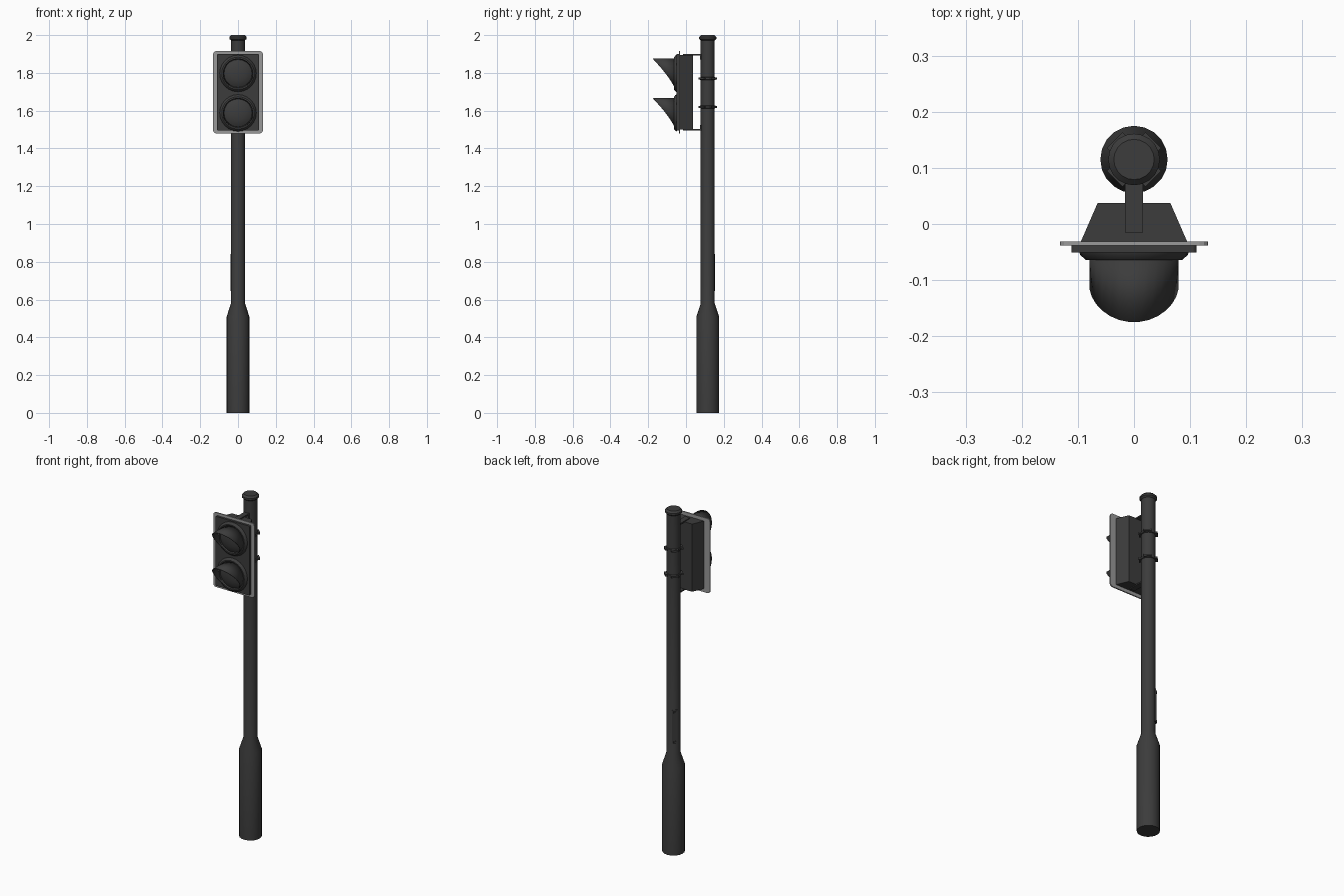
import bpy, bmesh, math
from mathutils import Matrix, Vector

if "Cube" in bpy.data.objects:
    bpy.data.objects.remove(bpy.data.objects["Cube"])


def material(name, v):
    m = bpy.data.materials.new(name)
    m.diffuse_color = (v, v, v, 1)
    m.use_nodes = True
    m.node_tree.nodes["Principled BSDF"].inputs["Base Color"].default_value = m.diffuse_color
    return m


DARK = material("dark grey", 0.045)
LIGHT = material("light grey", 0.32)
PY = 0.115          # pole centre in y
PR = 0.037          # pole radius


def finish(bm, name, mat=DARK, smooth=True):
    bmesh.ops.recalc_face_normals(bm, faces=bm.faces)
    me = bpy.data.meshes.new(name)
    bm.to_mesh(me)
    bm.free()
    ob = bpy.data.objects.new(name, me)
    bpy.context.collection.objects.link(ob)
    me.materials.append(mat)
    if smooth:
        bpy.ops.object.select_all(action='DESELECT')
        ob.select_set(True)
        bpy.context.view_layer.objects.active = ob
        bpy.ops.object.shade_smooth_by_angle(angle=math.radians(35))
    return ob


def lathe(name, profile, matrix, n=20, mat=DARK):
    """Revolve (radius, height) points around local z; ends are capped."""
    bm = bmesh.new()
    rings = [[bm.verts.new((r * math.cos(2 * math.pi * i / n),
                            r * math.sin(2 * math.pi * i / n), h)) for i in range(n)]
             for r, h in profile]
    for a, b in zip(rings, rings[1:]):
        for i in range(n):
            j = (i + 1) % n
            bm.faces.new((a[i], a[j], b[j], b[i]))
    bm.faces.new(rings[0])
    bm.faces.new(rings[-1])
    bm.transform(matrix)
    return finish(bm, name, mat)


def box(name, lo, hi, mat=DARK, matrix=None):
    bm = bmesh.new()
    bmesh.ops.create_cube(bm, size=1)
    lo, hi = Vector(lo), Vector(hi)
    for v in bm.verts:
        v.co = (lo + hi) / 2 + Vector([c * s for c, s in zip(v.co, hi - lo)])
    if matrix:
        bm.transform(matrix)
    return finish(bm, name, mat, False)


def rounded_plate(name, hx, z0, z1, y0, y1, r, mat):
    """Upright plate with rounded corners."""
    pts = []
    for k, (sx, zc) in enumerate([(1, z1 - r), (-1, z1 - r), (-1, z0 + r), (1, z0 + r)]):
        for s in range(4):
            a = math.radians(90 * k + 30 * s)
            pts.append((sx * (hx - r) + r * math.cos(a), zc + r * math.sin(a)))
    bm = bmesh.new()
    f = bm.faces.new([bm.verts.new((x, y0, z)) for x, z in pts])
    ext = bmesh.ops.extrude_face_region(bm, geom=[f])["geom"]
    bmesh.ops.translate(bm, vec=(0, y1 - y0, 0),
                        verts=[g for g in ext if isinstance(g, bmesh.types.BMVert)])
    return finish(bm, name, mat, False)


# pole with wide base and cap
at_pole = Matrix.Translation((0, PY, 0))
lathe("pole", [(0.06, 0), (0.06, 0.51), (PR, 0.58), (PR, 1.985)], at_pole)
lathe("pole_cap", [(PR, 1.972), (0.046, 1.98), (0.046, 1.99), (0.036, 2.0)], at_pole)

# clamp bands with bolts on both sides
for z in (1.77, 1.62):
    lathe("clamp_band", [(PR, z - 0.008), (0.041, z - 0.006),
                         (0.041, z + 0.006), (PR, z + 0.008)], at_pole)
    for a in range(4):
        rot = at_pole @ Matrix.Rotation(math.radians(45 + 90 * a), 4, 'Z')
        box("clamp_bolt", (0.036, -0.02, z - 0.005), (0.049, 0.02, z + 0.005), matrix=rot)

# small access door on the back left of the pole
door = at_pole @ Matrix.Rotation(math.radians(135), 4, 'Z')
box("access_door", (0.03, -0.015, 0.645), (0.04, 0.015, 0.84), matrix=door)
for z in (0.652, 0.826):
    box("door_latch", (0.035, -0.006, z - 0.006), (0.045, 0.006, z + 0.006), matrix=door)

# signal housing: back tapers in plan
bm = bmesh.new()
plan = [(-0.095, -0.032), (0.095, -0.032), (0.065, 0.037), (-0.065, 0.037)]
f = bm.faces.new([bm.verts.new((x, y, 1.50)) for x, y in plan])
ext = bmesh.ops.extrude_face_region(bm, geom=[f])["geom"]
bmesh.ops.translate(bm, vec=(0, 0, 0.395),
                    verts=[g for g in ext if isinstance(g, bmesh.types.BMVert)])
finish(bm, "signal_housing", smooth=False)

# light backboard and dark front panel
rounded_plate("backboard", 0.132, 1.48, 1.915, -0.038, -0.031, 0.015, LIGHT)
rounded_plate("front_panel", 0.111, 1.495, 1.90, -0.051, -0.036, 0.006, DARK)

# mounting straps from housing to pole
for z, s in ((1.896, -1), (1.499, 1)):
    z0, z1 = sorted((z - 0.004, z + 0.004))
    box("mounting_strap", (-0.016, -0.015, z0), (0.016, 0.082, z1))
    t0, t1 = sorted((z, z + s * 0.025))
    box("strap_tab", (-0.016, 0.074, t0), (0.016, 0.082, t1))


def visor(name, zc, r=0.08, n=28):
    """Tube cut so that it is long at the top and vanishes at the bottom."""
    bm = bmesh.new()
    base, tip = [], []
    for i in range(n):
        a = 2 * math.pi * (i + 0.5) / n - math.pi / 2
        x, z = r * math.cos(a), r * math.sin(a)
        t = (1 + math.sin(a)) / 2
        base.append(bm.verts.new((x, -0.055, zc + z)))
        tip.append(bm.verts.new((x, -0.06 - 0.115 * t ** 1.25, zc + z)))
    for i in range(n):
        j = (i + 1) % n
        bm.faces.new((base[i], base[j], tip[j], tip[i]))
    ob = finish(bm, name)
    mod = ob.modifiers.new("thickness", 'SOLIDIFY')
    mod.thickness = 0.003


# two lights: ring, domed lens, visor
for label, z in (("upper", 1.797), ("lower", 1.588)):
    face = Matrix.Translation((0, 0, z)) @ Matrix.Rotation(math.radians(90), 4, 'X')
    lathe(label + "_ring", [(0.098, 0.048), (0.096, 0.055), (0.086, 0.064), (0.078, 0.064),
                            (0.074, 0.056)], face, 24)
    lathe(label + "_lens", [(0.076, 0.05), (0.074, 0.058), (0.06, 0.066),
                            (0.04, 0.072), (0.015, 0.075)], face, 20)
    visor(label + "_visor", z)
